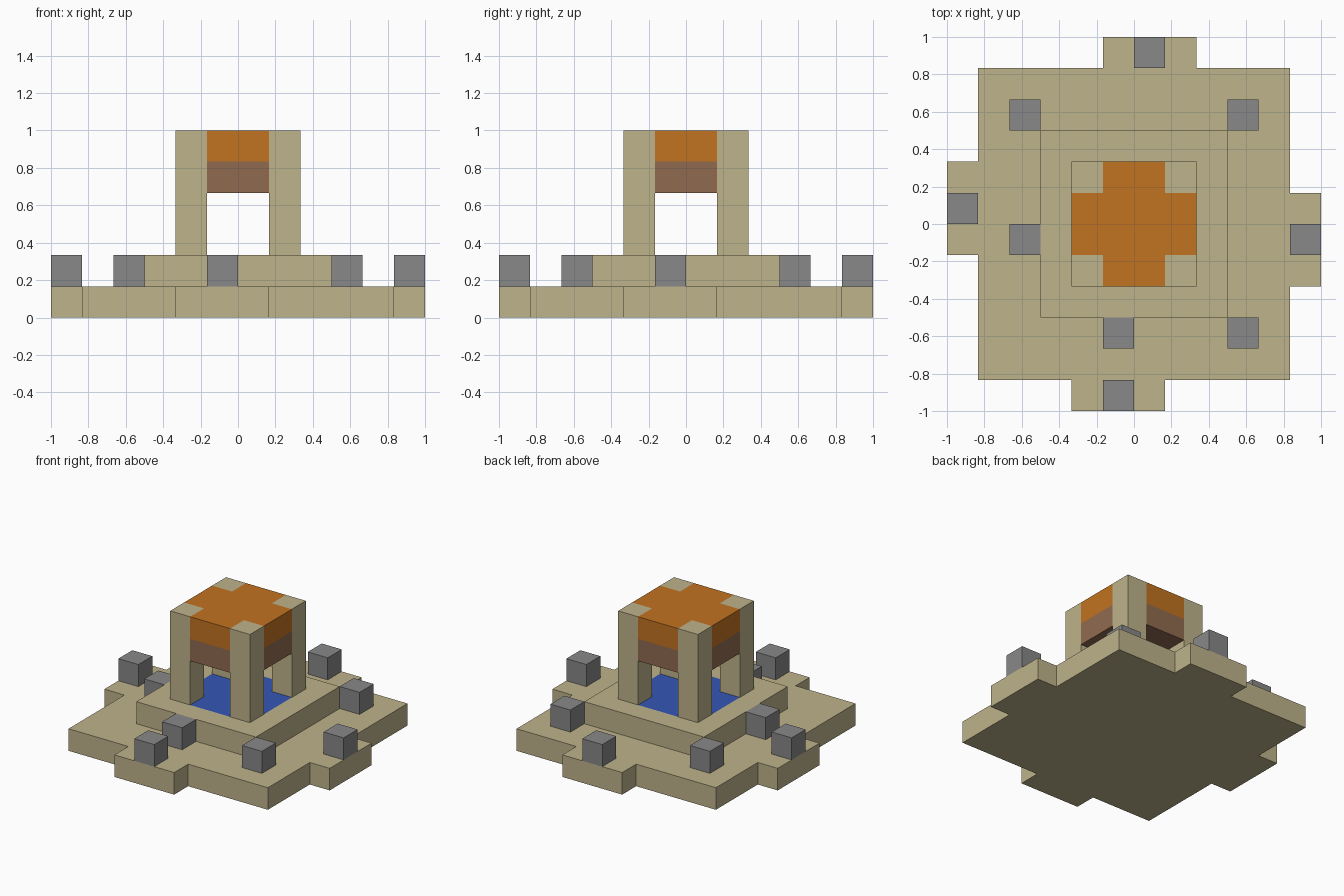
import bpy
import bmesh

if "Cube" in bpy.data.objects:
    bpy.data.objects.remove(bpy.data.objects["Cube"])

U = 1 / 6  # edge of one block


def linear(c):
    c /= 255
    return c / 12.92 if c <= 0.04045 else ((c + 0.055) / 1.055) ** 2.4


def material(name, r, g, b):
    m = bpy.data.materials.new(name)
    m.use_nodes = True
    col = (linear(r), linear(g), linear(b), 1)
    m.diffuse_color = col
    m.node_tree.nodes["Principled BSDF"].inputs["Base Color"].default_value = col
    return m


sand = material("sandstone", 190, 179, 139)
stone = material("grey stone", 136, 136, 136)
orange = material("orange roof", 193, 115, 33)
brown = material("brown wood", 144, 107, 80)
blue = material("blue water", 52, 86, 180)


def slab(name, size, bottom, layers, keep, mats, rule=None):
    """Grid of blocks; keep(x, y) picks cells, rule(x, y) picks a material."""
    bm = bmesh.new()
    bmesh.ops.create_grid(bm, x_segments=size, y_segments=size, size=size * U / 2)
    drop = []
    for f in bm.faces:
        c = f.calc_center_median() / U
        if not keep(c.x, c.y):
            drop.append(f)
        elif rule:
            f.material_index = int(rule(c.x, c.y))
    bmesh.ops.delete(bm, geom=drop, context='FACES')
    if not rule:
        bmesh.ops.dissolve_limit(bm, angle_limit=0.01, verts=bm.verts[:], edges=bm.edges[:])
    mesh = bpy.data.meshes.new(name)
    bm.to_mesh(mesh)
    bm.free()
    for m in mats:
        mesh.materials.append(m)
    ob = bpy.data.objects.new(name, mesh)
    ob.location.z = (bottom + layers) * U
    bpy.context.collection.objects.link(ob)
    solid = ob.modifiers.new("thickness", 'SOLIDIFY')
    solid.thickness = layers * U
    solid.offset = -1
    return ob


def base_cell(x, y):
    # square terrace plus one off-centre tab on each side
    return (max(abs(x), abs(y)) < 5
            or (y > 5 and -1 < x < 2) or (y < -5 and -2 < x < 1)
            or (x < -5 and -1 < y < 2) or (x > 5 and -2 < y < 1))


def cross(x, y):
    return max(abs(x), abs(y)) < 2 and min(abs(x), abs(y)) < 1


# Terraces, with the pool set flush into the upper one
slab("lower_terrace", 12, 0, 1, base_cell, [sand])
slab("upper_terrace_with_pool", 6, 1, 1, lambda x, y: True, [sand, blue], cross)

# Pavilion: four corner pillars carrying a beam layer and a roof
slab("pillars", 4, 2, 4, lambda x, y: min(abs(x), abs(y)) > 1, [sand])
slab("roof_beams", 4, 4, 1, cross, [brown])
slab("roof", 4, 5, 1, cross, [orange])

# Loose stone blocks, by block-centre position
rocks = [(0.5, 5.5), (-3.5, 3.5), (3.5, 3.5), (-5.5, 0.5), (-3.5, -0.5),
         (5.5, -0.5), (3.5, -3.5), (-0.5, -3.5), (-0.5, -5.5)]
for x, y in rocks:
    bpy.ops.mesh.primitive_cube_add(size=U, location=(x * U, y * U, 1.5 * U))
    rock = bpy.context.object
    rock.name = "stone_block"
    rock.data.materials.append(stone)
